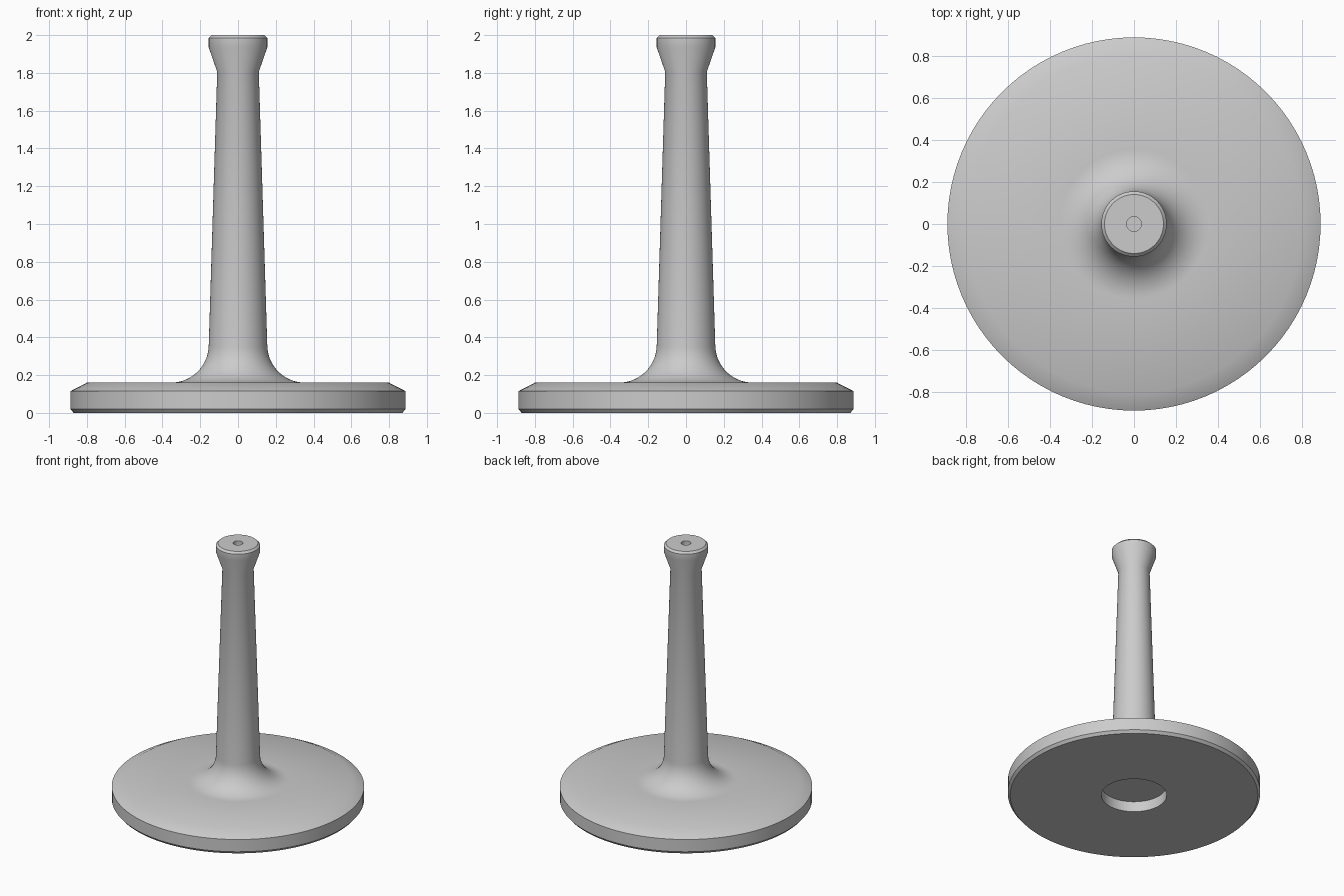
import bpy, bmesh
from math import sin, cos, pi, radians

cube = bpy.data.objects.get("Cube")
if cube:
    bpy.data.objects.remove(cube, do_unlink=True)

grey = bpy.data.materials.new("light_grey")
grey.use_nodes = True
colour = (0.6, 0.6, 0.6, 1)
grey.diffuse_color = colour
grey.node_tree.nodes["Principled BSDF"].inputs["Base Color"].default_value = colour


def lathe(name, profile, segments=96):
    """Revolve (radius, height) points around the z axis."""
    bm = bmesh.new()
    verts = [bm.verts.new((r, 0, z)) for r, z in profile]
    edges = [bm.edges.new(pair) for pair in zip(verts, verts[1:])]
    bmesh.ops.spin(bm, geom=verts + edges, cent=(0, 0, 0), axis=(0, 0, 1),
                   angle=2 * pi, steps=segments, use_merge=False)
    bmesh.ops.remove_doubles(bm, verts=bm.verts, dist=0.0002)
    bmesh.ops.recalc_face_normals(bm, faces=bm.faces)
    mesh = bpy.data.meshes.new(name)
    bm.to_mesh(mesh)
    bm.free()
    mesh.materials.append(grey)
    obj = bpy.data.objects.new(name, mesh)
    bpy.context.collection.objects.link(obj)
    bpy.ops.object.select_all(action="DESELECT")
    obj.select_set(True)
    bpy.context.view_layer.objects.active = obj
    bpy.ops.object.shade_smooth_by_angle(angle=radians(30))
    return obj


# Underside recess and bevelled disc
base = [(0, 0.08), (0.23, 0.08), (0.23, 0), (0.87, 0),
        (0.887, 0.02), (0.887, 0.115), (0.8, 0.16)]
# Concave fillet from disc to stem
steps = 14
fillet = [(0.355 - 0.2 * sin(a), 0.36 - 0.2 * cos(a))
          for a in (i / steps * radians(88) for i in range(steps + 1))]
# Tapered stem, flared head and small centre hole
head = [(0.11, 1.805), (0.155, 1.935), (0.155, 1.985), (0.14, 2),
        (0.035, 2), (0.035, 1.9), (0, 1.9)]

lathe("stand_with_round_base", base + fillet + head)
